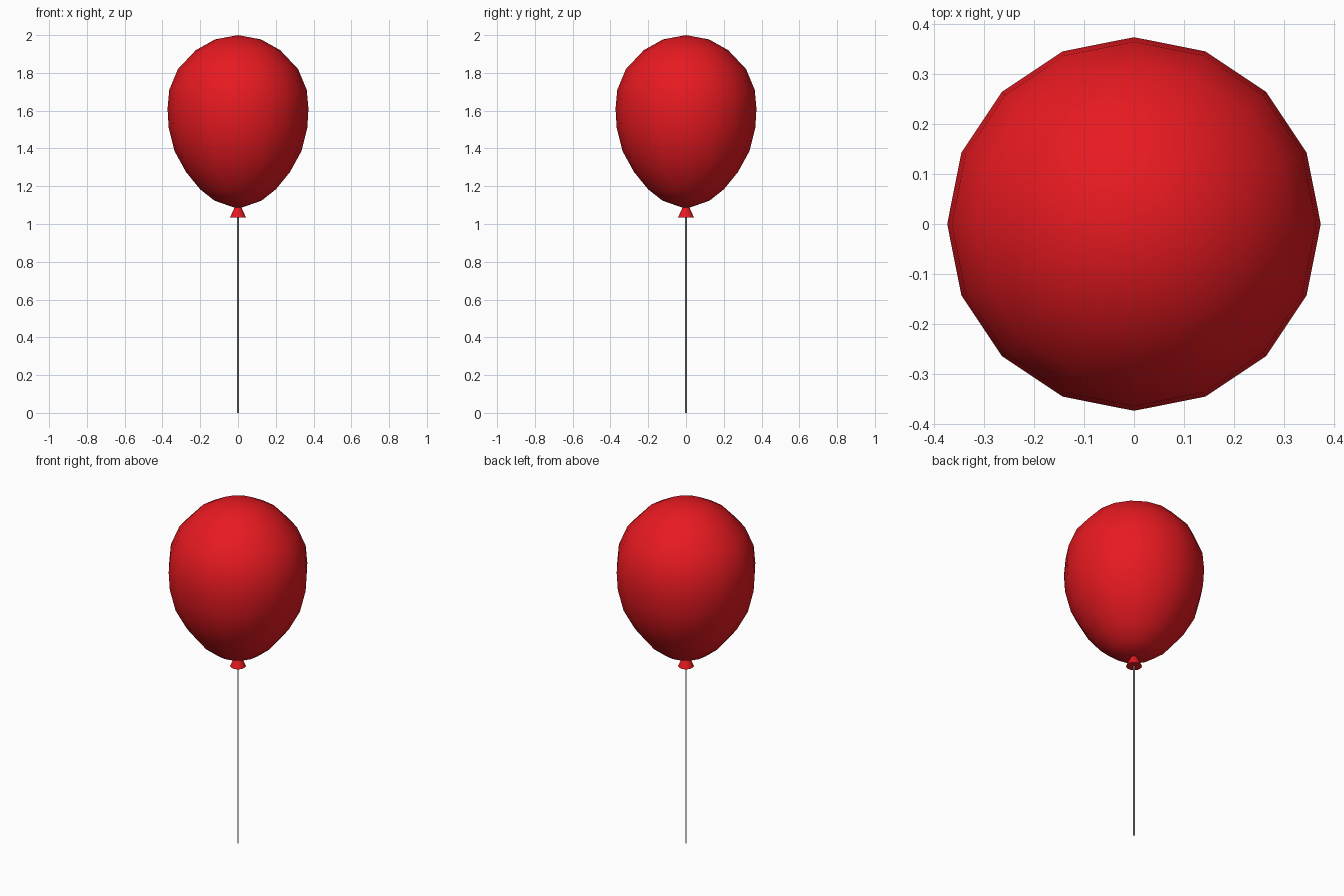
import bpy, bmesh, math

if "Cube" in bpy.data.objects:
    bpy.data.objects.remove(bpy.data.objects["Cube"])

red = bpy.data.materials.new("red_rubber")
red.diffuse_color = (0.8, 0.01, 0.015, 1)
red.use_nodes = True
red.node_tree.nodes["Principled BSDF"].inputs["Base Color"].default_value = red.diffuse_color


def lathe(name, profile, sides, material=None, smooth_angle=50):
    """Revolve (radius, z) points about z; zero radius closes to a pole."""
    bm = bmesh.new()
    rings = []
    for r, z in profile:
        n = sides if r > 0 else 1
        rings.append([bm.verts.new((r * math.cos(math.tau * i / sides),
                                    r * math.sin(math.tau * i / sides), z))
                      for i in range(n)])
    for a, b in zip(rings, rings[1:]):
        for i in range(sides):
            j = (i + 1) % sides
            quad = [a[i % len(a)], a[j % len(a)], b[j % len(b)], b[i % len(b)]]
            bm.faces.new(list(dict.fromkeys(quad)))
    bmesh.ops.recalc_face_normals(bm, faces=bm.faces)
    mesh = bpy.data.meshes.new(name)
    bm.to_mesh(mesh)
    bm.free()
    obj = bpy.data.objects.new(name, mesh)
    bpy.context.collection.objects.link(obj)
    if material:
        mesh.materials.append(material)
    bpy.ops.object.select_all(action='DESELECT')
    obj.select_set(True)
    bpy.context.view_layer.objects.active = obj
    bpy.ops.object.shade_smooth_by_angle(angle=math.radians(smooth_angle))
    return obj


# Egg-shaped balloon body
lathe("balloon_body", [(0, 1.08), (0.125, 1.124), (0.2, 1.183), (0.275, 1.275),
                       (0.336, 1.386), (0.367, 1.51), (0.373, 1.61), (0.364, 1.71),
                       (0.318, 1.82), (0.224, 1.92), (0.122, 1.977), (0, 2.0)], 16, red)

# Flared knot under the body
lathe("knot", [(0, 1.035), (0.042, 1.035), (0.017, 1.09), (0, 1.09)], 16, red)

# Thin straight string
lathe("string", [(0, 0), (0.004, 0), (0.004, 1.05), (0, 1.05)], 8)
